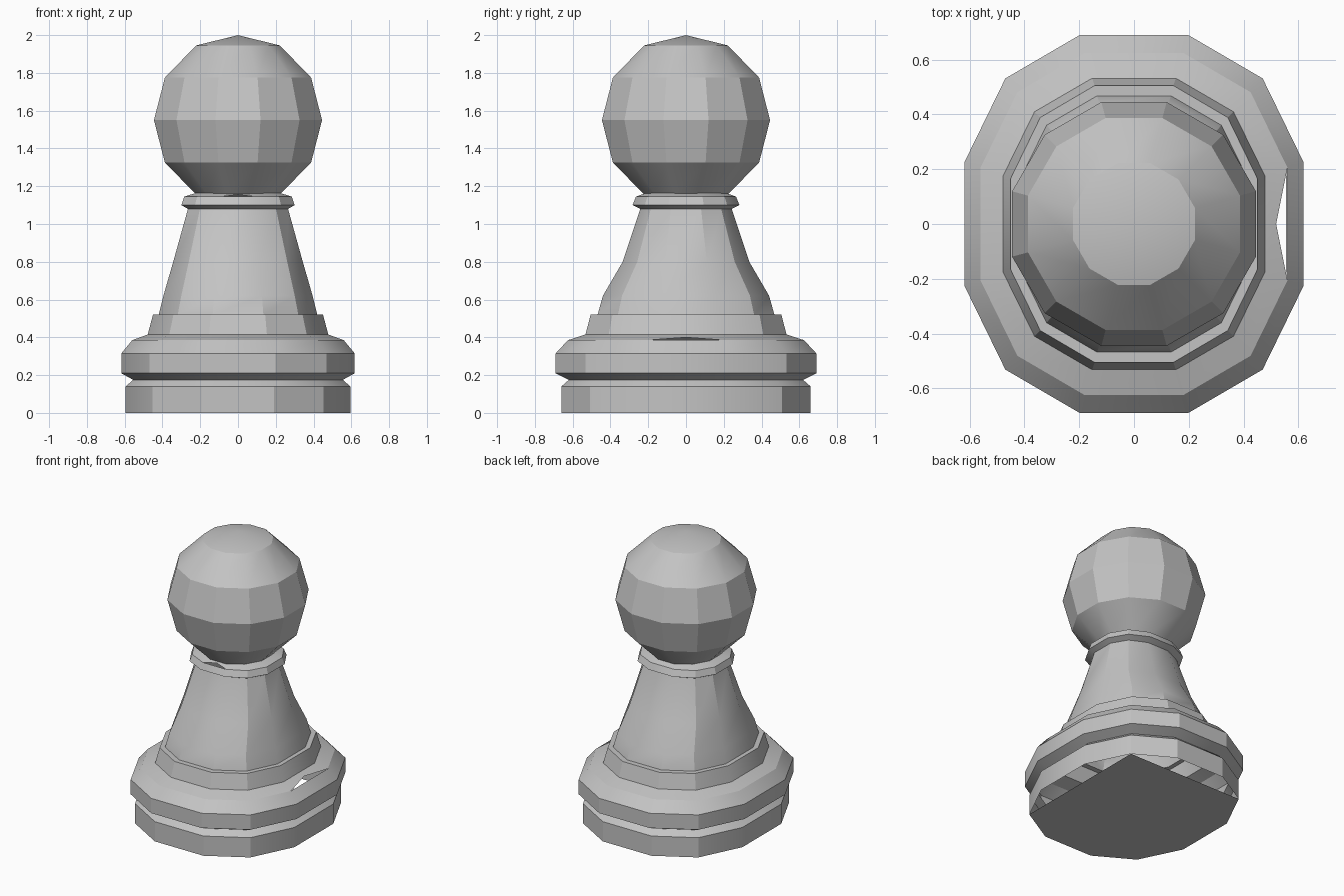
import bpy, bmesh, math
from mathutils import Vector

if "Cube" in bpy.data.objects:
    bpy.data.objects.remove(bpy.data.objects["Cube"], do_unlink=True)

stone = bpy.data.materials.new("light grey")
stone.use_nodes = True
GREY = (0.55, 0.55, 0.55, 1)
stone.diffuse_color = GREY
stone.node_tree.nodes["Principled BSDF"].inputs["Base Color"].default_value = GREY

# Quarter of the twelve-sided, slightly oval outline (half-widths of 1)
QUARTER = [(1, 0.33), (0.76, 0.77), (0.32, 1)]
OUTLINE = (QUARTER + [(-x, y) for x, y in reversed(QUARTER)]
           + [(-x, -y) for x, y in QUARTER] + [(x, -y) for x, y in reversed(QUARTER)])
ROUND = [(math.cos(math.radians(15 + 30 * i)) / math.cos(math.radians(15)),
          math.sin(math.radians(15 + 30 * i)) / math.cos(math.radians(15))) for i in range(12)]


def loft(name, profile, outline=OUTLINE, bottom=None, top=None, chips=(), angle=28):
    """Stack outline rings (half width x, half width y, z); optional apex points and chips."""
    bm = bmesh.new()
    rings = [[bm.verts.new((x * rx, y * ry, z)) for x, y in outline] for rx, ry, z in profile]
    n = len(outline)
    for level, (low, high) in enumerate(zip(rings, rings[1:])):
        for i in range(n):
            j = (i + 1) % n
            quad = [low[i], low[j], high[j], high[i]]
            if (level, i) in chips:
                # Leave out the triangle along the lower edge
                mid = bm.verts.new(sum((v.co for v in quad), Vector()) / 4)
                for a, b in zip(quad[1:], quad[2:] + quad[:1]):
                    bm.faces.new((a, b, mid))
            else:
                bm.faces.new(quad)
    for ring, z in ((rings[0][::-1], bottom), (rings[-1], top)):
        if z is not None:
            tip = bm.verts.new((0, 0, z))
            for i in range(n):
                bm.faces.new((ring[i], ring[(i + 1) % n], tip))
    mesh = bpy.data.meshes.new(name)
    bm.to_mesh(mesh)
    bm.free()
    mesh.materials.append(stone)
    ob = bpy.data.objects.new(name, mesh)
    bpy.context.collection.objects.link(ob)
    bpy.ops.object.select_all(action='DESELECT')
    ob.select_set(True)
    bpy.context.view_layer.objects.active = ob
    bpy.ops.object.shade_smooth_by_angle(angle=math.radians(angle))
    return ob


# Foot wall with groove above it
loft("foot", [(0.595, 0.66, 0), (0.595, 0.66, 0.14), (0.555, 0.62, 0.175)])

# Underside, open along the left and back edges
bm = bmesh.new()
corners = [bm.verts.new((x * 0.595, y * 0.66, 0))
           for i, (x, y) in enumerate(OUTLINE) if i not in (0, 2, 3, 11)]
bm.faces.new(corners[::-1])
mesh = bpy.data.meshes.new("foot_underside")
bm.to_mesh(mesh)
bm.free()
mesh.materials.append(stone)
bpy.context.collection.objects.link(bpy.data.objects.new("foot_underside", mesh))

# Wide band with a sloping shoulder, chipped on one side
loft("base_band", [(0.555, 0.62, 0.175), (0.618, 0.69, 0.21), (0.618, 0.69, 0.315),
                   (0.56, 0.625, 0.385), (0.478, 0.532, 0.415)], chips={(3, 11)})

# Step that carries the body
loft("step", [(0.478, 0.532, 0.415), (0.45, 0.505, 0.52), (0.42, 0.468, 0.52)])

# Tapered body, flaring towards front and back
loft("body", [(0.42, 0.468, 0.52), (0.395, 0.44, 0.62), (0.343, 0.335, 0.8),
              (0.265, 0.242, 1.08)])

# Collar, chipped at the front
loft("collar", [(0.265, 0.242, 1.08), (0.30, 0.283, 1.1), (0.285, 0.265, 1.145),
                (0.22, 0.21, 1.165)], chips={(2, 8)})

# Ball head with a shallow pointed cap
loft("head", [(0.225, 0.225, 1.16), (0.387, 0.387, 1.325), (0.445, 0.445, 1.55),
              (0.387, 0.387, 1.775), (0.222, 0.222, 1.945)], ROUND, bottom=1.1, top=2.0)
